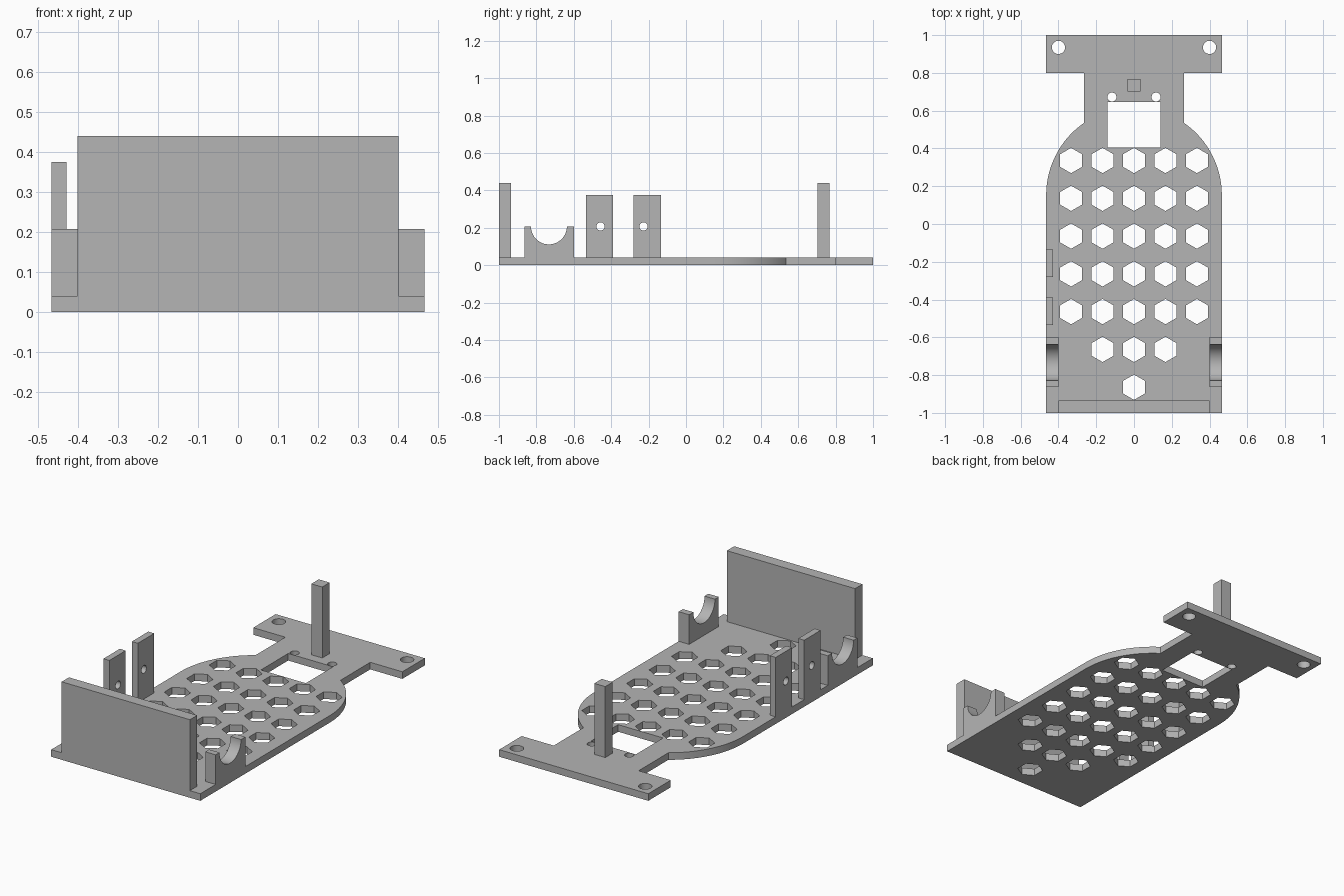
import bpy, bmesh
from math import sin, cos, pi, radians
from mathutils import Matrix, Vector

cube = bpy.data.objects.get("Cube")
if cube:
    bpy.data.objects.remove(cube, do_unlink=True)

GREY = (0.46, 0.46, 0.46, 1.0)
grey = bpy.data.materials.new("plain grey")
grey.use_nodes = True
grey.diffuse_color = GREY
grey.node_tree.nodes["Principled BSDF"].inputs["Base Color"].default_value = GREY

THICK = 0.04      # plate thickness
HALF = 0.465      # half width of the plate
ALONG_Z = Matrix.Identity(3)
ALONG_X = Matrix(((0, 0, 1), (1, 0, 0), (0, 1, 0)))   # profile in y, z


def ring(cx, cy, r, n=32, start=0.0, sweep=2 * pi):
    """Points round a circle, or along an arc with both ends."""
    full = abs(sweep) >= 2 * pi - 1e-6
    steps = n if full else n - 1
    return [(cx + r * cos(start + sweep * i / steps),
             cy + r * sin(start + sweep * i / steps)) for i in range(n)]


def rect(u0, u1, v0, v1):
    return [(u0, v0), (u1, v0), (u1, v1), (u0, v1)]


def prism(name, loops, lo, hi, axes=ALONG_Z):
    """Extrude an outline (first loop) with holes (other loops)."""
    curve = bpy.data.curves.new(name, "CURVE")
    curve.dimensions = "2D"
    curve.fill_mode = "BOTH"
    curve.extrude = (hi - lo) / 2
    for pts in loops:
        spline = curve.splines.new("POLY")
        spline.points.add(len(pts) - 1)
        for p, (u, v) in zip(spline.points, pts):
            p.co = (u, v, 0, 1)
        spline.use_cyclic_u = True
    temp = bpy.data.objects.new(name + " profile", curve)
    bpy.context.collection.objects.link(temp)
    bpy.context.view_layer.update()
    mesh = bpy.data.meshes.new_from_object(
        temp.evaluated_get(bpy.context.evaluated_depsgraph_get()))
    bpy.data.objects.remove(temp, do_unlink=True)
    bpy.data.curves.remove(curve)

    bm = bmesh.new()
    bm.from_mesh(mesh)
    bmesh.ops.remove_doubles(bm, verts=bm.verts, dist=1e-5)
    for v in bm.verts:
        v.co = axes @ (v.co + Vector((0, 0, (lo + hi) / 2)))
    bmesh.ops.recalc_face_normals(bm, faces=bm.faces)
    bm.to_mesh(mesh)
    bm.free()

    mesh.name = name
    mesh.materials.clear()
    mesh.materials.append(grey)
    obj = bpy.data.objects.new(name, mesh)
    bpy.context.collection.objects.link(obj)
    bpy.ops.object.select_all(action="DESELECT")
    obj.select_set(True)
    bpy.context.view_layer.objects.active = obj
    bpy.ops.object.shade_smooth_by_angle(angle=radians(30))
    return obj


# Base plate: straight sides, rounded shoulders, neck and end flange
shoulder = ring(0, 0.153, HALF, 20, 0, 0.965)
neck = shoulder[-1][0]
right_side = [(HALF, -1)] + shoulder + [(neck, 0.8), (HALF, 0.8), (HALF, 1)]
outline = right_side + [(-x, y) for x, y in reversed(right_side)]

holes = [rect(-0.14, 0.14, 0.404, 0.647)]
for side in (-1, 1):
    holes.append(ring(side * 0.4, 0.935, 0.035))
    holes.append(ring(side * 0.117, 0.672, 0.024, 24))
for row, reach in enumerate((2, 2, 2, 2, 2, 1, 0)):
    for col in range(-reach, reach + 1):
        holes.append(ring(col * 0.1665, 0.336 - row * 0.2, 0.067, 6, pi / 6))
prism("base_plate", [outline] + holes, 0, THICK)

# Upright panel and rear post
prism("front_wall", [rect(-0.4, 0.4, -1, -0.935)], THICK, 0.44)
prism("rear_post", [rect(-0.034, 0.034, 0.702, 0.768)], THICK, 0.44)

# Cradles with a half-round notch, one on each side
cradle = [(-0.863, THICK), (-0.599, THICK), (-0.599, 0.207)]
cradle += ring(-0.733, 0.207, 0.096, 33, 0, -pi) + [(-0.863, 0.207)]
prism("left_cradle", [cradle], 0.4, HALF, ALONG_X)
prism("right_cradle", [cradle], -HALF, -0.4, ALONG_X)

# Drilled tabs on the right edge
for name, y0, hole_y in (("front_tab", -0.535, -0.457), ("rear_tab", -0.281, -0.227)):
    prism(name, [rect(y0, y0 + 0.146, THICK, 0.375), ring(hole_y, 0.207, 0.022, 24)],
          -HALF, -0.428, ALONG_X)
